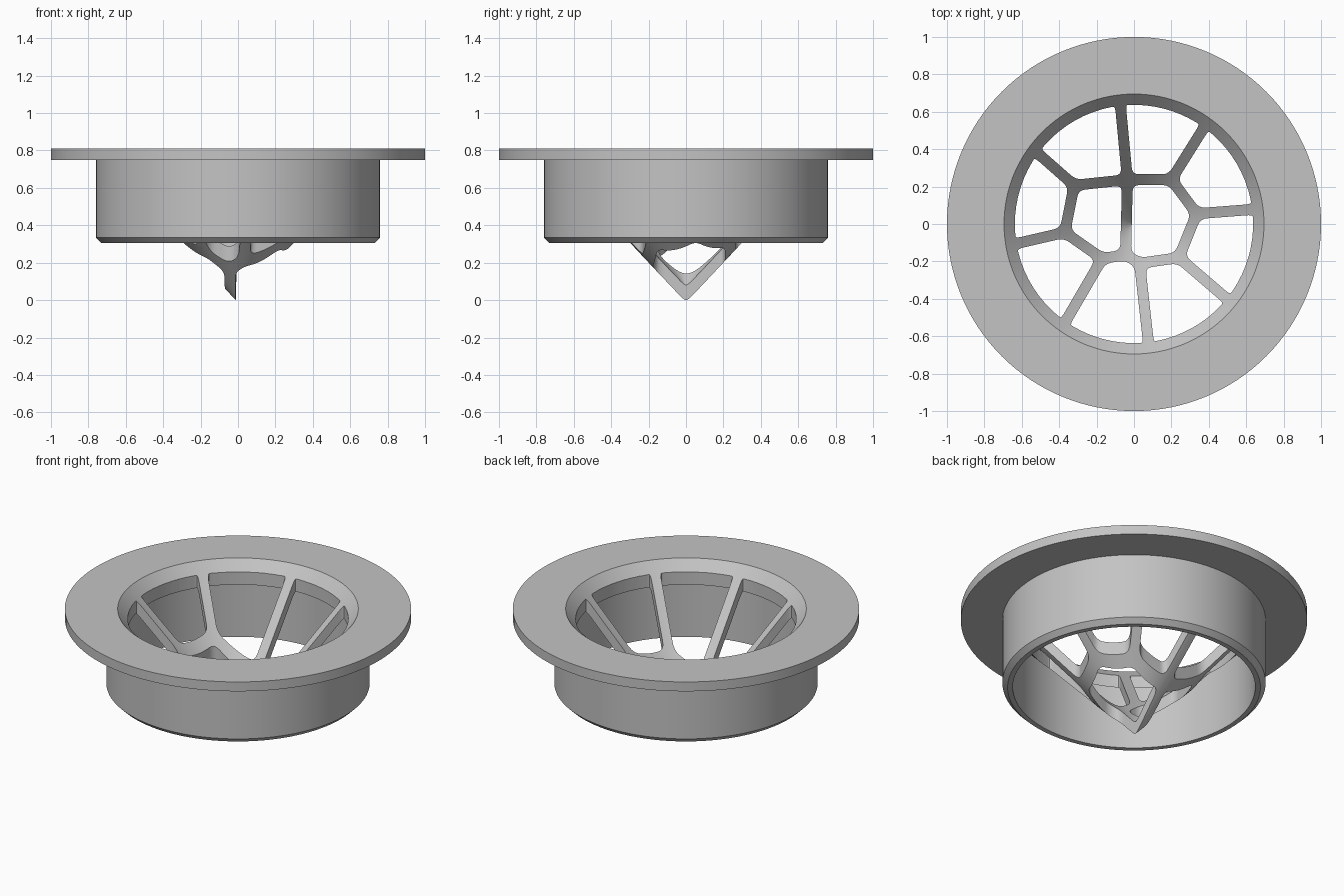
import bpy
import bmesh
from math import cos, sin, atan2, pi, tau, radians
from mathutils import Vector

cube = bpy.data.objects.get("Cube")
if cube:
    bpy.data.objects.remove(cube, do_unlink=True)

HALF = 0.029          # half width of a strut
HOLE_R = 0.637        # outer radius of the openings
SLOPE = 1.068         # rise of the conical strainer

grey = bpy.data.materials.new("plain grey")
grey.use_nodes = True
colour = (0.55, 0.55, 0.55, 1)
grey.diffuse_color = colour
grey.node_tree.nodes["Principled BSDF"].inputs["Base Color"].default_value = colour


def make_object(name, bm):
    bmesh.ops.recalc_face_normals(bm, faces=bm.faces)
    mesh = bpy.data.meshes.new(name)
    bm.to_mesh(mesh)
    bm.free()
    mesh.materials.append(grey)
    obj = bpy.data.objects.new(name, mesh)
    bpy.context.collection.objects.link(obj)
    return obj


def lathe(name, profile, steps):
    bm = bmesh.new()
    verts = [bm.verts.new((r, 0, z)) for r, z in profile]
    edges = [bm.edges.new(pair) for pair in zip(verts, verts[1:])]
    bmesh.ops.spin(bm, geom=verts + edges, cent=(0, 0, 0), axis=(0, 0, 1),
                   angle=tau, steps=steps, use_duplicate=False)
    bmesh.ops.remove_doubles(bm, verts=bm.verts, dist=0.0005)
    return make_object(name, bm)


def inset(points, dist):
    """Move every side of a counter-clockwise polygon inward."""
    result = []
    for i, p in enumerate(points):
        a = (p - points[i - 1]).normalized()
        b = (points[(i + 1) % len(points)] - p).normalized()
        n1, n2 = Vector((-a.y, a.x)), Vector((-b.y, b.x))
        result.append(p + (n1 + n2) * dist / (1 + n1.dot(n2)))
    return result


def round_corners(points, size):
    """Replace sharp corners by short curves."""
    result = []
    for i, p in enumerate(points):
        a = points[i - 1] - p
        b = points[(i + 1) % len(points)] - p
        if (-a).angle(b) < 0.3:
            result.append(p)
            continue
        start = p + a.normalized() * min(size, a.length * 0.45)
        end = p + b.normalized() * min(size, b.length * 0.45)
        for k in range(6):
            t = k / 5
            result.append(start * (1 - t) ** 2 + p * 2 * t * (1 - t) + end * t * t)
    return result


# Flange, collar and solid conical strainer in one turned section
strainer = lathe("flanged_strainer", [
    (0, 0.068), (0.695, 0.81), (1, 0.81), (1, 0.75), (0.76, 0.75),
    (0.76, 0.335), (0.73, 0.305), (0.70, 0.305),
    (0.70, 0.70 * SLOPE - 0.013), (0, -0.013)], 128)

# Strut junctions, counter-clockwise, each with the rim end of its spoke
spokes = [((0.335, 0.055), (0.66, 0.08)), ((0.20, 0.237), (0.40, 0.555)),
          ((-0.035, 0.237), (-0.075, 0.66)), ((-0.32, 0.207), (-0.54, 0.40)),
          ((-0.37, -0.045), (-0.65, -0.11)), ((-0.17, -0.185), (-0.39, -0.56)),
          ((0.03, -0.21), (0.08, -0.66)), ((0.24, -0.18), (0.52, -0.42))]
nodes = [Vector(inner) for inner, outer in spokes]
angles = [atan2(y, x) for inner, (x, y) in spokes]
fork = Vector((-0.045, -0.165))

# Two inner openings either side of the middle strut
cells = [nodes[2:6] + [fork], nodes[6:] + nodes[:3] + [fork]]

# Outer openings between neighbouring spokes
for i in range(len(spokes)):
    j = (i + 1) % len(spokes)
    sweep = (angles[j] - angles[i]) % tau
    rim = HOLE_R + HALF
    arc = [Vector((cos(angles[i] + sweep * k / 10), sin(angles[i] + sweep * k / 10))) * rim
           for k in range(11)]
    middle = [fork] if i == 5 else []
    cells.append(arc + [nodes[j]] + middle + [nodes[i]])

# Upright prisms that cut the openings
bm = bmesh.new()
for cell in cells:
    outline = round_corners(inset(cell, HALF), 0.035)
    face = bm.faces.new([bm.verts.new((p.x, p.y, -0.2)) for p in outline])
    top = bmesh.ops.extrude_face_region(bm, geom=[face], use_keep_orig=True)["geom"]
    bmesh.ops.translate(bm, vec=(0, 0, 1.3),
                        verts=[v for v in top if isinstance(v, bmesh.types.BMVert)])
cutter = make_object("opening_cutter", bm)
cutter.hide_render = True

cut = strainer.modifiers.new("openings", "BOOLEAN")
cut.operation = "DIFFERENCE"
cut.solver = "EXACT"
cut.object = cutter

bpy.ops.object.select_all(action="DESELECT")
strainer.select_set(True)
bpy.context.view_layer.objects.active = strainer
bpy.ops.object.modifier_apply(modifier=cut.name)
bpy.data.objects.remove(cutter, do_unlink=True)
bpy.ops.object.shade_smooth_by_angle(angle=radians(30))
